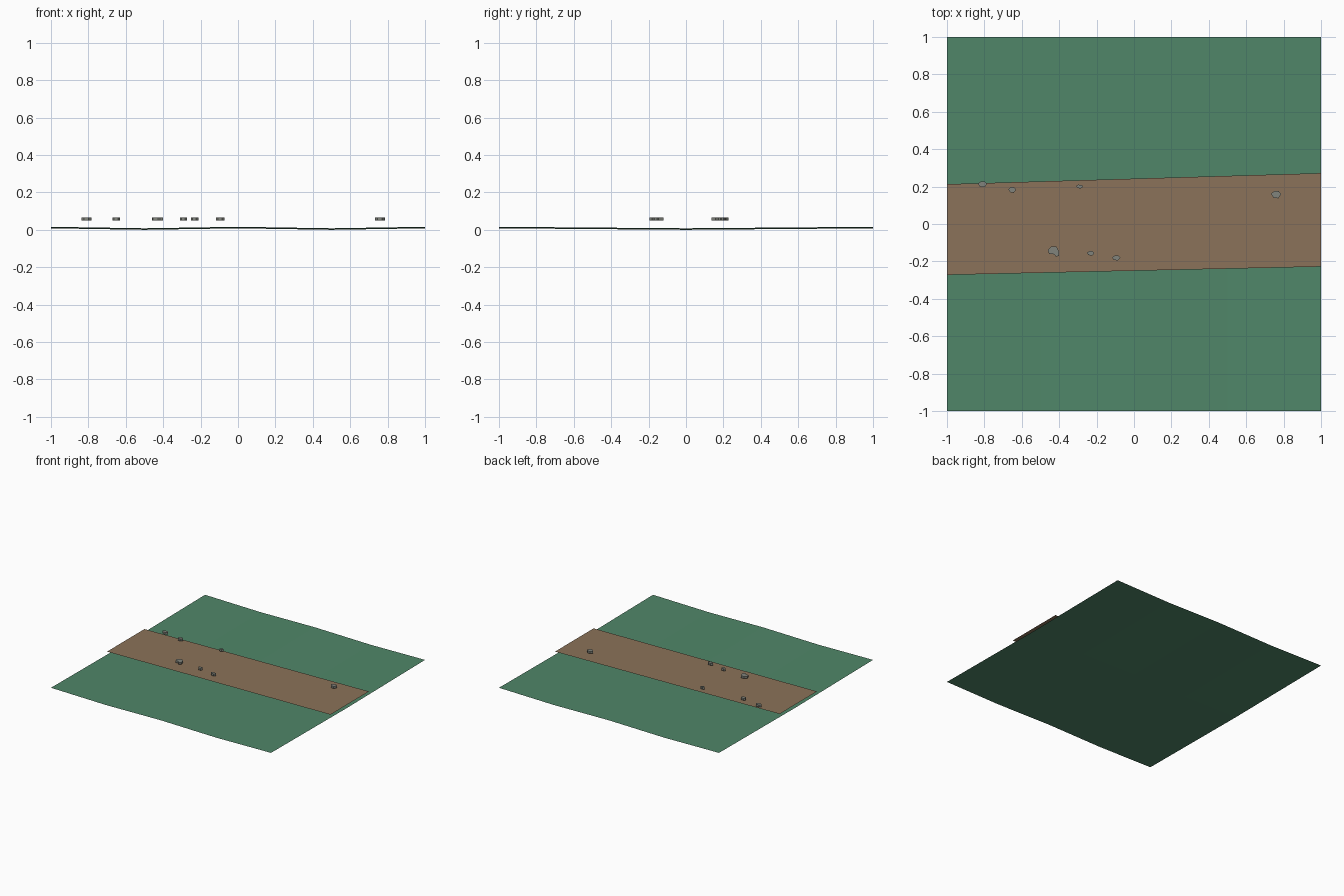
import bpy, bmesh, math

if "Cube" in bpy.data.objects:
    bpy.data.objects.remove(bpy.data.objects["Cube"])


def make_object(name, bm, color):
    mesh = bpy.data.meshes.new(name)
    bm.normal_update()
    bm.to_mesh(mesh)
    bm.free()
    obj = bpy.data.objects.new(name, mesh)
    bpy.context.collection.objects.link(obj)
    mat = bpy.data.materials.get(color[0]) or bpy.data.materials.new(color[0])
    mat.diffuse_color = (*color[1], 1)
    mat.use_nodes = True
    mat.node_tree.nodes["Principled BSDF"].inputs["Base Color"].default_value = mat.diffuse_color
    mesh.materials.append(mat)
    return obj


GRASS = ("grass_green", (0.08, 0.24, 0.14))
DIRT = ("dirt_brown", (0.26, 0.17, 0.10))
STONE = ("stone_grey", (0.22, 0.23, 0.20))

# Gently rolling grass sheet
bm = bmesh.new()
bmesh.ops.create_grid(bm, x_segments=4, y_segments=4, size=1)
for v in bm.verts:
    v.co.z = 0.008 + 0.004 * math.cos(2 * math.pi * v.co.x) - 0.004 * math.cos(math.pi * v.co.y)
make_object("grass_ground", bm, GRASS)

# Flat dirt path hovering just over the grass
bm = bmesh.new()
path = [(-1, -0.272), (1, -0.228), (1, 0.272), (-1, 0.213)]
bm.faces.new([bm.verts.new((x, y, 0.035)) for x, y in path])
make_object("dirt_path", bm, DIRT)


# Stones: flat-topped prisms from an outline
def stone(name, cx, cy, outline, z0=0.049, z1=0.066):
    bm = bmesh.new()
    base = bm.faces.new([bm.verts.new((cx + x, cy + y, z0)) for x, y in outline])
    top = bmesh.ops.extrude_face_region(bm, geom=[base], use_keep_orig=True)["geom"]
    for v in top:
        if isinstance(v, bmesh.types.BMVert):
            v.co.z = z1
    bmesh.ops.recalc_face_normals(bm, faces=bm.faces)
    make_object(name, bm, STONE)


hexagon = [(1, 0.1), (0.5, 0.95), (-0.4, 1), (-1, 0.2), (-0.55, -0.8), (0.4, -1)]
stones = [(-0.81, 0.212, 0.026, 0.015), (-0.651, 0.182, 0.021, 0.015),
          (-0.291, 0.2, 0.019, 0.010), (-0.232, -0.157, 0.020, 0.012),
          (-0.095, -0.182, 0.023, 0.013), (0.76, 0.157, 0.027, 0.020)]
for i, (x, y, rx, ry) in enumerate(stones):
    stone(f"stone_{i + 1}", x, y, [(px * rx, py * ry) for px, py in hexagon])

# Largest, irregular stone
stone("large_stone", -0.43, -0.147,
      [(0.03, -0.022), (0.028, 0.003), (0.016, 0.026), (-0.012, 0.027),
       (-0.031, 0.008), (-0.024, -0.013), (0.002, -0.015), (0.014, -0.028)])
